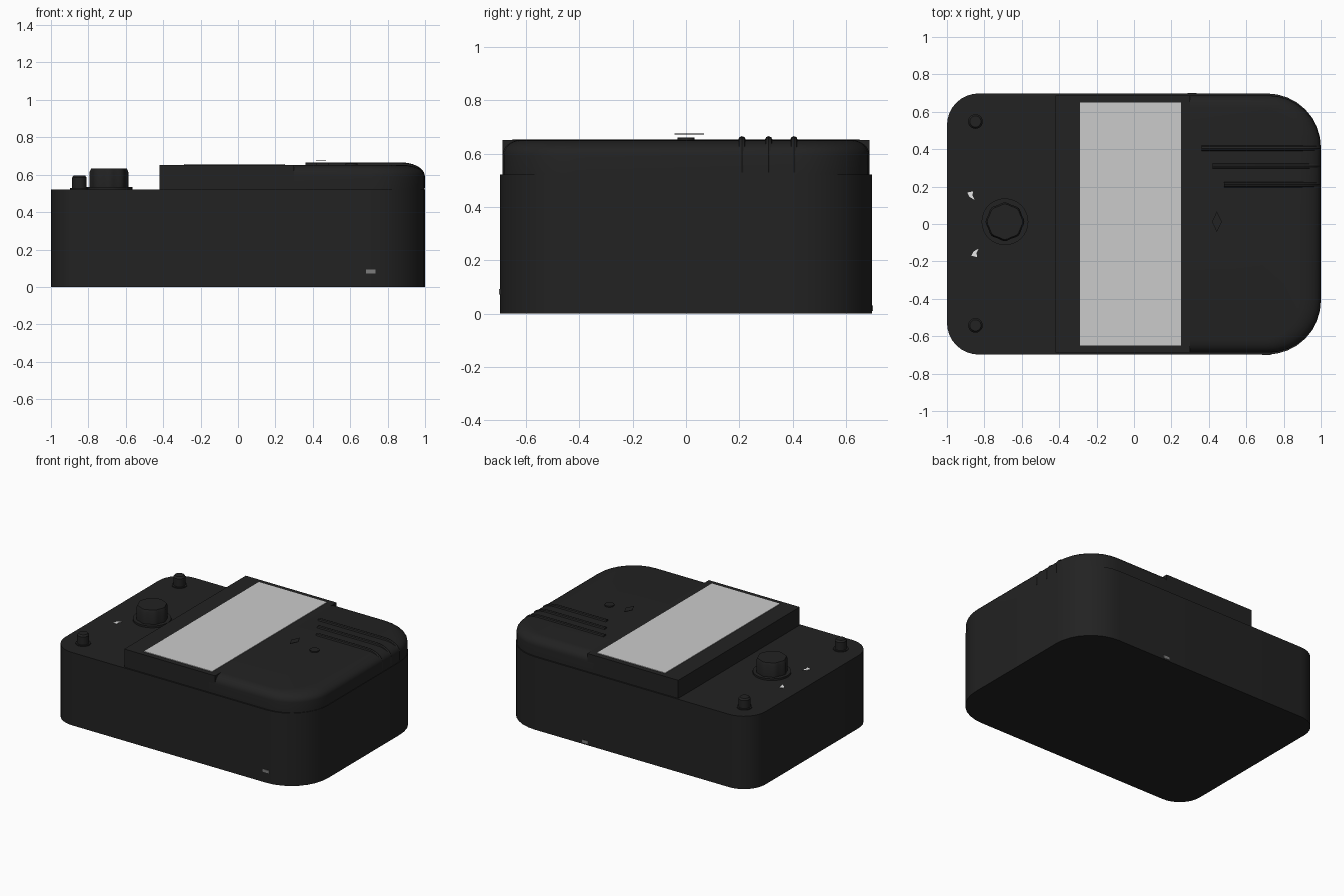
import bpy, bmesh, math
from mathutils import Vector

if "Cube" in bpy.data.objects:
    bpy.data.objects.remove(bpy.data.objects["Cube"])


def material(name, v):
    m = bpy.data.materials.new(name)
    m.diffuse_color = (v, v, v, 1)
    m.use_nodes = True
    m.node_tree.nodes["Principled BSDF"].inputs["Base Color"].default_value = m.diffuse_color
    return m


BLACK = material("matte black", 0.016)
SCREEN = material("screen grey", 0.6)
WHITE = material("marking white", 0.9)
GREY = material("marking grey", 0.2)


def outline(x0, x1, hy, rl, rr, n=8):
    """Rounded rectangle, separate corner radii on the left and right ends."""
    pts = []
    for cx, cy, r, a0 in ((x1 - rr, hy - rr, rr, 0), (x0 + rl, hy - rl, rl, 90),
                          (x0 + rl, rl - hy, rl, 180), (x1 - rr, rr - hy, rr, 270)):
        steps = n if r > 0 else 0
        for i in range(steps + 1):
            a = math.radians(a0 + 90 * i / max(steps, 1))
            pts.append((cx + r * math.cos(a), cy + r * math.sin(a)))
    return pts


def loft(name, rings, mat):
    """Closed solid from stacked outlines, each given as (points, z)."""
    bm = bmesh.new()
    loops = [[bm.verts.new((x, y, z)) for x, y in pts] for pts, z in rings]
    for a, b in zip(loops, loops[1:]):
        for i in range(len(a)):
            j = (i + 1) % len(a)
            bm.faces.new((a[i], a[j], b[j], b[i]))
    bm.faces.new(loops[0][::-1])
    bm.faces.new(loops[-1])
    bmesh.ops.recalc_face_normals(bm, faces=bm.faces)
    me = bpy.data.meshes.new(name)
    bm.to_mesh(me)
    bm.free()
    ob = bpy.data.objects.new(name, me)
    bpy.context.collection.objects.link(ob)
    me.materials.append(mat)
    return smooth(ob)


def smooth(ob):
    bpy.ops.object.select_all(action='DESELECT')
    ob.select_set(True)
    bpy.context.view_layer.objects.active = ob
    bpy.ops.object.shade_smooth_by_angle(angle=math.radians(35))
    return ob


def ngon(cx, cy, r, n, wave=0.0, lobes=8):
    return [(cx + r * (1 + wave * math.cos(lobes * t)) * math.cos(t),
             cy + r * (1 + wave * math.cos(lobes * t)) * math.sin(t))
            for t in (2 * math.pi * i / n for i in range(n))]


def prism(name, pts, z0, z1, mat):
    return loft(name, [(pts, z0), (pts, z1)], mat)


# main body
prism("body", outline(-1, 1, 0.698, 0.17, 0.29), 0, 0.522, BLACK)

# raised deck: square-edged screen housing and rounded speaker end
prism("screen_housing", outline(-0.42, 0.3, 0.688, 0, 0), 0.522, 0.652, BLACK)
rings = [(outline(0.25, 0.997, 0.688, 0, 0.28), 0.522)]
for i in range(7):
    a = math.radians(15 * i)
    d = 0.07 * (1 - math.cos(a))
    rings.append((outline(0.25, 0.997 - 1.6 * d, 0.688 - d, 0, 0.28 - d),
                  0.595 + 0.057 * math.sin(a)))
loft("speaker_deck", rings, BLACK)

# screen
prism("screen", outline(-0.29, 0.25, 0.65, 0, 0), 0.650, 0.656, SCREEN)

# ribs running over the deck and down its right end
for y, start in ((0.405, 0.36), (0.31, 0.42), (0.21, 0.48)):
    path = [(start, 0.652)]
    for i in range(7):
        a = math.radians(15 * i)
        path.append((0.87 + 0.115 * math.sin(a), 0.592 + 0.06 * math.cos(a)))
    path.append((0.985, 0.53))
    cu = bpy.data.curves.new("speaker_rib", 'CURVE')
    cu.dimensions = '3D'
    cu.bevel_depth = 0.014
    cu.bevel_resolution = 2
    cu.use_fill_caps = True
    sp = cu.splines.new('POLY')
    sp.points.add(len(path) - 1)
    for p, (x, z) in zip(sp.points, path):
        p.co = (x, y, z, 1)
    rib = bpy.data.objects.new("speaker_rib", cu)
    bpy.context.collection.objects.link(rib)
    cu.materials.append(BLACK)
    bpy.ops.object.select_all(action='DESELECT')
    rib.select_set(True)
    bpy.context.view_layer.objects.active = rib
    bpy.ops.object.convert(target='MESH')
    smooth(bpy.context.object)

# small button and thin diamond plate on the deck
prism("deck_button", ngon(0.607, 0, 0.032, 12), 0.645, 0.660, BLACK)
prism("diamond_plate", [(0.47, 0.012), (0.443, 0.067), (0.416, 0.012), (0.443, -0.043)],
      0.672, 0.675, BLACK)

# control knob on its base ring
prism("knob_base", ngon(-0.69, 0.012, 0.125, 32), 0.52, 0.535, BLACK)
K = (-0.69, 0.012)
loft("knob", [(ngon(*K, 0.1, 48, 0.035), 0.53), (ngon(*K, 0.1, 48, 0.035), 0.615),
              (ngon(*K, 0.092, 48, 0.03), 0.634)], BLACK)

# two posts with a collar
for y in (0.548, -0.542):
    prism("post_collar", ngon(-0.848, y, 0.05, 20), 0.52, 0.528, BLACK)
    loft("post", [(ngon(-0.848, y, 0.039, 20), 0.52), (ngon(-0.848, y, 0.039, 20), 0.585),
                  (ngon(-0.848, y, 0.03, 20), 0.597)], BLACK)

# small plain marks beside the knob
for x, y, s in ((-0.872, 0.153, 1), (-0.85, -0.155, -1)):
    prism("knob_mark", [(x - 0.02, y + 0.015 * s), (x + 0.012, y + 0.022 * s),
                        (x + 0.008, y), (x + 0.02, y - 0.024 * s), (x - 0.008, y - 0.008 * s)],
          0.52, 0.525, WHITE)

# faint marks low on the front and back walls
for x, y, z in ((0.71, -0.698, 0.083), (0.31, 0.698, 0.02)):
    bpy.ops.mesh.primitive_cube_add(size=1, location=(x, y, z))
    ob = bpy.context.object
    ob.name = "wall_mark"
    ob.scale = (0.05, 0.005, 0.02)
    ob.data.materials.append(GREY)
